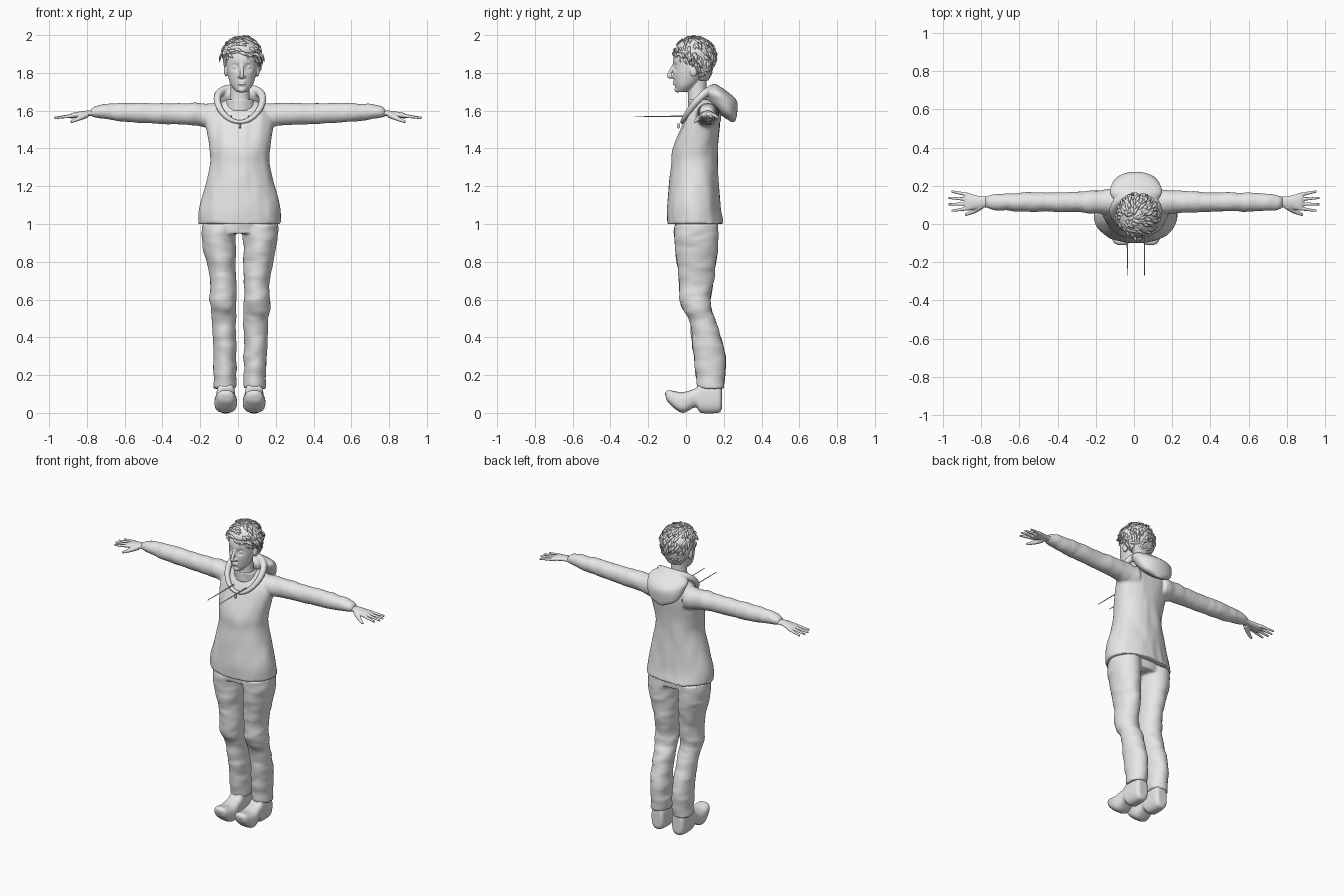
import bpy, bmesh, math, random
from mathutils import Vector, Matrix, noise

random.seed(4)
cube = bpy.data.objects.get("Cube")
if cube:
    bpy.data.objects.remove(cube)

BODY_LINE = .01
HEAD_LINE = .02
SIDES = {"left": 1, "right": -1}

grey = (.8, .8, .8, 1)
clay = bpy.data.materials.new("plain grey")
clay.use_nodes = True
clay.diffuse_color = grey
clay.node_tree.nodes["Principled BSDF"].inputs["Base Color"].default_value = grey


def finish(name, bm, voxel=None, relax=2):
    """Turn a bmesh into a smooth object; a voxel size fuses its pieces."""
    bmesh.ops.recalc_face_normals(bm, faces=bm.faces)
    mesh = bpy.data.meshes.new(name)
    bm.to_mesh(mesh)
    bm.free()
    mesh.shade_smooth()
    mesh.materials.append(clay)
    obj = bpy.data.objects.new(name, mesh)
    bpy.context.scene.collection.objects.link(obj)
    if voxel:
        fuse = obj.modifiers.new("fuse", "REMESH")
        fuse.mode = "VOXEL"
        fuse.voxel_size = voxel
        fuse.use_smooth_shade = True
        soften = obj.modifiers.new("soften", "SMOOTH")
        soften.factor = .5
        soften.iterations = relax


def spline(points, steps):
    """Smooth curve through vectors of any size."""
    knots = [Vector(point) for point in points]
    knots = [knots[0] * 2 - knots[1]] + knots + [knots[-1] * 2 - knots[-2]]
    curve = []
    for before, start, end, after in zip(knots, knots[1:], knots[2:], knots[3:]):
        leave, arrive = (end - before) / 2, (after - start) / 2
        for step in range(steps):
            t = step / steps
            ease = t * t * (3 - 2 * t)
            curve.append(start.lerp(end, ease) + leave * (t * (1 - t) ** 2) - arrive * (t * t * (1 - t)))
    return curve + [knots[-2]]


def skin(bm, rows):
    """Join rows of vertices into a closed tube."""
    count = len(rows[0])
    for low, high in zip(rows, rows[1:]):
        for i in range(count):
            j = (i + 1) % count
            bm.faces.new((low[i], low[j], high[j], high[i]))
    bm.faces.new(rows[0])
    bm.faces.new(rows[-1])


def loft(bm, axis, rings, side=1, line=BODY_LINE, centre=0, lean=0, power=1, count=40):
    """Rings are (place on axis, half width, near edge, far edge)."""
    rows = []
    for place, width, near, far in spline(rings, 7):
        row = []
        for i in range(count):
            angle = math.tau * i / count
            c, s = math.cos(angle), math.sin(angle)
            across = centre + lean * width + width * math.copysign(abs(c) ** power, c)
            along = (near + far) / 2 + (far - near) / 2 * math.copysign(abs(s) ** power, s)
            spot = {"X": (place, across, along), "Y": (across, place, along), "Z": (across, along, place)}
            x, y, z = spot[axis]
            row.append(bm.verts.new((side * x + line, y, z)))
        rows.append(row)
    skin(bm, rows)


def tube(bm, points, radii, flat=1, count=10, steps=5, up=(0, 0, 1)):
    """Tapered tube along a smooth path."""
    path = spline([(*point, radius) for point, radius in zip(points, radii)], steps)
    spots = [Vector(knot[:3]) for knot in path]
    rows = []
    for i, spot in enumerate(spots):
        run = (spots[min(i + 1, len(spots) - 1)] - spots[max(i - 1, 0)]).normalized()
        across = run.cross(Vector(up)).normalized()
        out = across.cross(run)
        radius = path[i][3]
        row = []
        for k in range(count):
            angle = math.tau * k / count
            offset = across * math.cos(angle) + out * flat * math.sin(angle)
            row.append(bm.verts.new(spot + offset * radius))
        rows.append(row)
    skin(bm, rows)


def ball(bm, centre, size):
    place = Matrix.Translation(centre) @ Matrix.Diagonal((*size, 1))
    bmesh.ops.create_uvsphere(bm, u_segments=20, v_segments=14, radius=1, matrix=place)


def wrinkle(bm, amount, stretch):
    """Cloth folds."""
    for vert in bm.verts:
        vert.co += noise.noise_vector(Matrix.Diagonal(stretch) @ vert.co) * amount


# Sweater: body and both sleeves fused
bm = bmesh.new()
loft(bm, "Z", [(1, .22, -.1, .2), (1.1, .21, -.1, .18), (1.3, .16, -.08, .17), (1.4, .16, -.07, .17),
               (1.55, .18, -.01, .18), (1.62, .14, .03, .17), (1.66, .07, .04, .14)], power=.93)
for side in SIDES.values():
    loft(bm, "X", [(.1, .07, 1.49, 1.64), (.22, .06, 1.52, 1.64), (.4, .05, 1.53, 1.64), (.6, .05, 1.54, 1.64),
                   (.74, .04, 1.56, 1.63), (.78, .03, 1.57, 1.61)], side, line=0, centre=.115)
wrinkle(bm, .006, (22, 9, 7))
finish("sweater", bm, .008, 4)

# Hood: hanging bag and the rolled collar that dips to the neckline point
bm = bmesh.new()
loft(bm, "Z", [(1.74, .05, .14, .16), (1.7, .13, .1, .22), (1.65, .13, .11, .27),
               (1.58, .1, .18, .27), (1.54, .02, .24, .26)])
turns = [math.pi * k / 8 for k in range(-8, 9)]
roll = [(BODY_LINE + .12 * math.sin(a), .065 - .085 * math.cos(a),
         1.63 - .09 * math.cos(a) + .03 * math.sin(a) ** 2) for a in turns]
tube(bm, roll, [.011 + .012 * abs(math.sin(a / 2)) for a in turns], count=16, up=(0, -1, 1))
finish("hood", bm, .006, 3)

# Shirt collar inside the neckline
bm = bmesh.new()
loft(bm, "Z", [(1.6, .08, .02, .12), (1.66, .07, .01, .12)])
finish("shirt_collar", bm)

# Drawcords and zip pull
for name, side in SIDES.items():
    bm = bmesh.new()
    x = BODY_LINE + side * .045
    tube(bm, [(x, .03, 1.57), (x, -.27, 1.57)], [.004, .002])
    finish(name + "_cord", bm)
bm = bmesh.new()
ball(bm, (BODY_LINE, -.04, 1.52), (.006, .008, .014))
finish("zip_pull", bm)

# Trousers
bm = bmesh.new()
loft(bm, "Z", [(.95, .19, -.05, .16), (1.08, .18, -.06, .16)])
for side in SIDES.values():
    loft(bm, "Z", [(.13, .06, .06, .2), (.3, .06, .04, .21), (.48, .065, .02, .16), (.58, .07, -.03, .13),
                   (.72, .07, -.04, .15), (.9, .09, -.06, .17), (1, .09, -.06, .17)], side, centre=.02, lean=1)
wrinkle(bm, .007, (6, 6, 17))
wrinkle(bm, .004, (12, 12, 35))
finish("trousers", bm, .008)

# Boots: upturned toe, arched sole and heel
for name, side in SIDES.items():
    bm = bmesh.new()
    loft(bm, "Y", [(-.11, .02, .09, .11), (-.09, .045, .05, .12), (-.02, .06, 0, .11), (.05, .05, .03, .13),
                   (.08, .05, 0, .16), (.17, .045, 0, .16), (.19, .03, .02, .13)], side, centre=.075, power=.75)
    ball(bm, (BODY_LINE + side * .078, .125, .15), (.045, .06, .07))
    finish(name + "_boot", bm, .006)

# Hands: palm, a fan of four fingers and a thumb
for name, side in SIDES.items():
    bm = bmesh.new()
    loft(bm, "X", [(.75, .03, 1.57, 1.6), (.8, .03, 1.57, 1.6), (.87, .045, 1.56, 1.59), (.89, .04, 1.56, 1.58)],
         side, line=0, centre=.115)
    for finger in range(4):
        spread = finger - 1.5
        reach = .975 - .008 * spread ** 2
        tube(bm, [(side * .86, .117 + spread * .023, 1.575), (side * reach, .12 + spread * .034, 1.562)],
             [.011, .006])
    tube(bm, [(side * .8, .095, 1.58), (side * .84, .067, 1.56), (side * .885, .047, 1.54)], [.018, .013, .007])
    finish(name + "_hand", bm, .0035)

# Head and neck with eye sockets, nose, lips, chin and ears
bm = bmesh.new()
loft(bm, "Z", [(1.7, .03, -.05, .01), (1.74, .06, -.06, .06), (1.82, .08, -.07, .12),
               (1.9, .08, -.06, .14), (1.96, .04, 0, .1)], line=HEAD_LINE)
for vert in bm.verts:
    if vert.co.y < 0:
        away = math.hypot(abs(vert.co.x - HEAD_LINE) - .034, vert.co.z - 1.83)
        vert.co.y += .015 * math.exp(-(away / .018) ** 2)
loft(bm, "Z", [(1.6, .06, .01, .12), (1.7, .05, .01, .11), (1.78, .05, 0, .11)])
tube(bm, [(HEAD_LINE, -.062, 1.845), (HEAD_LINE, -.09, 1.786), (HEAD_LINE, -.066, 1.776)],
     [.008, .011, .008], up=(1, 0, 0))
for lip in (1.753, 1.742):
    ball(bm, (HEAD_LINE, -.059, lip), (.023, .011, .006))
ball(bm, (HEAD_LINE, -.045, 1.712), (.022, .016, .016))
for side in SIDES.values():
    ball(bm, (HEAD_LINE + side * .012, -.073, 1.78), (.009, .011, .007))
    ball(bm, (HEAD_LINE + side * .034, -.044, 1.83), (.015, .012, .01))
    ball(bm, (HEAD_LINE + side * .084, .04, 1.81), (.01, .02, .03))
finish("head", bm, .004)

# Hair: cap with many swept locks
bm = bmesh.new()
loft(bm, "Z", [(1.76, .05, .06, .12), (1.82, .09, .03, .14), (1.88, .1, -.03, .15), (1.92, .1, -.06, .15),
               (1.97, .06, -.02, .11), (1.985, .02, .02, .06)], line=HEAD_LINE)
roots = [vert.co.copy() for vert in bm.verts if vert.co.z > 1.79]
core = Vector((HEAD_LINE, .05, 1.88))
for root in random.sample(roots, 200):
    out = (root - core).normalized()
    flow = Vector((.8, -.1, -.3) if root.y < .02 else (.3, .3, -.7))
    flow += Vector([random.uniform(-.3, .3) for component in flow])
    flow = (flow - out * flow.dot(out)).normalized() * random.uniform(.035, .065)
    tip = root + flow - out * random.uniform(0, .012)
    tube(bm, [root - out * .004, root + flow / 2 + out * .004, tip], [.006, .009, .001],
         flat=.5, count=6, steps=3, up=out)
finish("hair", bm)
